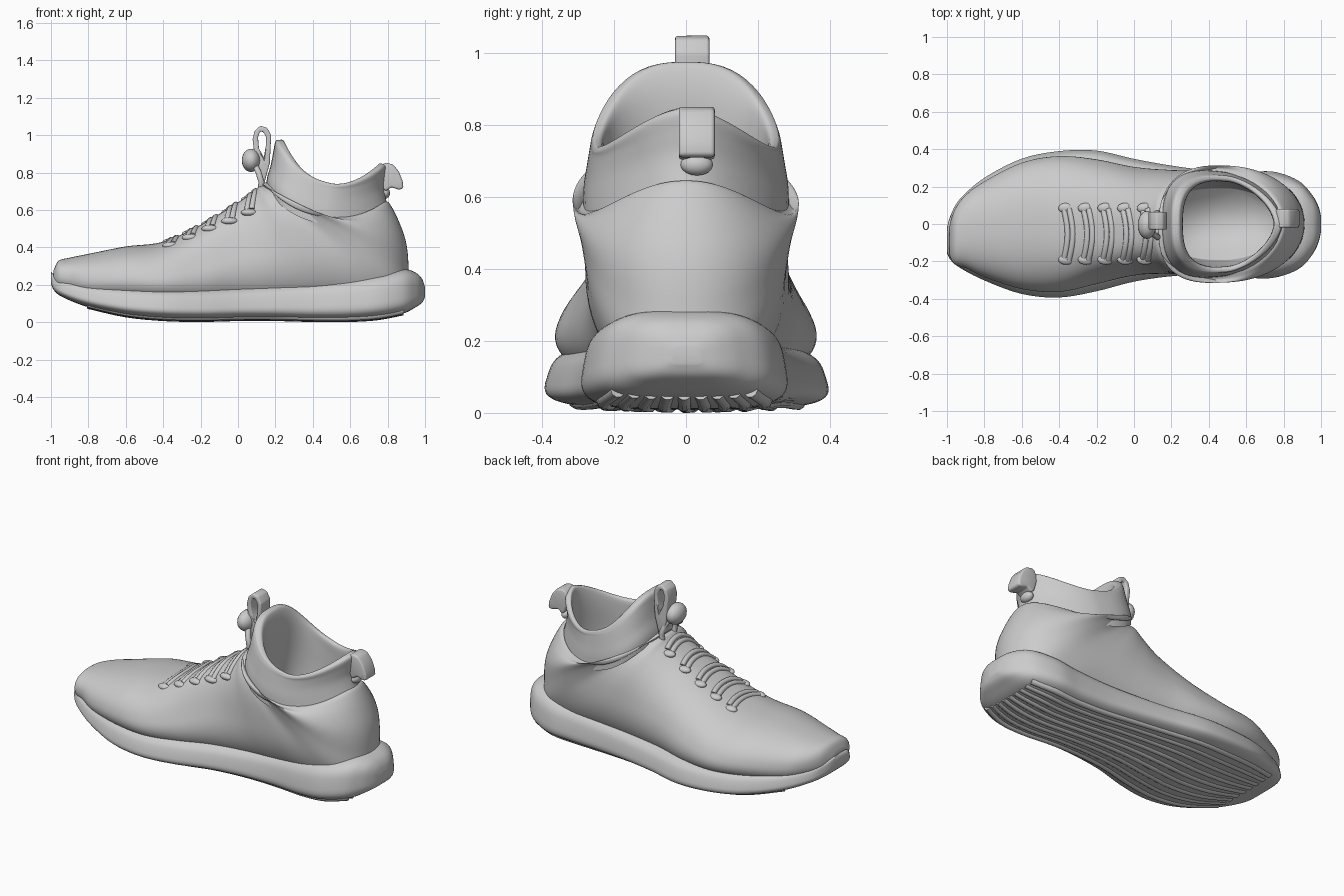
import bpy, bmesh, math
from mathutils import Vector
from mathutils.bvhtree import BVHTree

if "Cube" in bpy.data.objects:
    bpy.data.objects.remove(bpy.data.objects["Cube"])


def finish(name, bm):
    bmesh.ops.recalc_face_normals(bm, faces=bm.faces)
    me = bpy.data.meshes.new(name)
    bm.to_mesh(me)
    bm.free()
    me.shade_smooth()
    ob = bpy.data.objects.new(name, me)
    bpy.context.collection.objects.link(ob)
    return ob


def catmull(rows, steps):
    out = []
    for i in range(len(rows) - 1):
        p0, p1, p2, p3 = (rows[max(0, min(len(rows) - 1, i + d))] for d in (-1, 0, 1, 2))
        for j in range(steps):
            t = j / steps
            out.append([0.5 * (2 * b + (c - a) * t + (2 * a - 5 * b + 4 * c - d) * t * t
                               + (3 * b - a - 3 * c + d) * t ** 3)
                        for a, b, c, d in zip(p0, p1, p2, p3)])
    return out + [list(rows[-1])]


def spow(v, p):
    return math.copysign(abs(v) ** p, v)


def section(row, a, p_back, p_front, throat):
    # Tilted superellipse between a back/bottom point and a front/top point;
    # throat flattens and leans the lacing area to one side
    bx, bz, tx, tz, yc, w, k, sag = row
    g = throat * math.exp(-((tx + .12) / .26) ** 2)
    p = p_front - .16 * g if math.cos(a) < 0 else p_back
    s, c = spow(-math.cos(a), p), spow(math.sin(a), p)
    return Vector(((bx + tx) / 2 + s * (tx - bx) / 2,
                   yc + w * (1 - k * s) * c - .05 * g * max(s, 0) ** 2,
                   (bz + tz) / 2 + s * (tz - bz) / 2 - sag * math.sin(a) ** 2))


def loft(name, rows, p_back, p_front, cap_start, cap_end, throat=0, steps=5, n=72):
    bm = bmesh.new()
    rings = [[bm.verts.new(section(r, 2 * math.pi * i / n, p_back, p_front, throat))
              for i in range(n)] for r in catmull(rows, steps)]
    for r0, r1 in zip(rings, rings[1:]):
        for i in range(n):
            bm.faces.new((r0[i], r0[(i + 1) % n], r1[(i + 1) % n], r1[i]))
    if cap_start:
        bm.faces.new(rings[0])
    if cap_end:
        bm.faces.new(rings[-1])
    return finish(name, bm)


def tube(name, paths, radius):
    cu = bpy.data.curves.new(name, 'CURVE')
    cu.dimensions = '3D'
    cu.bevel_depth = radius
    cu.bevel_resolution = 3
    cu.use_fill_caps = True
    for pts in paths:
        sp = cu.splines.new('POLY')
        sp.points.add(len(pts) - 1)
        for q, co in zip(sp.points, pts):
            q.co = (*co, 1)
        sp.use_smooth = True
    ob = bpy.data.objects.new(name, cu)
    bpy.context.collection.objects.link(ob)
    return ob


def extrude_profile(name, loops, y0, y1, bevel):
    # First loop is the outline, further loops are holes
    bm = bmesh.new()
    sides = []
    for y in (y0, y1):
        edges, rings = [], []
        for pts in loops:
            r = [bm.verts.new((x, y, z)) for x, z in pts]
            edges += [bm.edges.new((r[i], r[(i + 1) % len(r)])) for i in range(len(r))]
            rings.append(r)
        bmesh.ops.triangle_fill(bm, edges=edges, use_beauty=True)
        sides.append(rings)
    for a, b in zip(*sides):
        for i in range(len(a)):
            j = (i + 1) % len(a)
            bm.faces.new((a[i], a[j], b[j], b[i]))
    ob = finish(name, bm)
    m = ob.modifiers.new("round", 'BEVEL')
    m.width, m.segments = bevel, 3
    return ob


def ellipsoid(name, spots, size):
    bm = bmesh.new()
    for s in spots:
        r = bmesh.ops.create_uvsphere(bm, u_segments=20, v_segments=12, radius=1)
        for v in r['verts']:
            v.co = Vector(s) + Vector([c * d for c, d in zip(v.co, size)])
    return finish(name, bm)


# Midsole: x, y min, y max, z bottom, z top
sole = [(-1.0, -.155, -.02, .205, .27), (-.98, -.19, .045, .165, .255), (-.93, -.23, .13, .13, .235),
        (-.8, -.295, .24, .08, .215), (-.6, -.365, .34, .035, .205), (-.4, -.383, .38, .015, .2),
        (-.2, -.35, .383, .01, .2), (0, -.3, .34, .015, .205), (.2, -.272, .305, .015, .215),
        (.4, -.262, .28, .01, .23), (.6, -.28, .272, .01, .25), (.75, -.28, .272, .02, .27),
        (.88, -.235, .225, .045, .285), (.95, -.165, .155, .08, .265), (.985, -.1, .095, .105, .23),
        (1.0, -.04, .04, .135, .185)]
sole_rows = [(x, zb, x, zt, (a + b) / 2, (b - a) / 2, .08, 0) for x, a, b, zb, zt in sole]
loft("midsole", sole_rows, .5, .62, True, True)

# Outsole ribs running lengthwise
ribs = catmull(sole_rows[3:-3], 4)
tube("outsole_ribs", [[(r[0], r[4] + f * r[5], r[1] + .011 + .012 * f * f) for r in ribs]
                      for f in (-.8, -.6, -.4, -.2, 0, .2, .4, .6, .8)], .021)

# Upper: sections swing from upright at the toe to flat at the ankle
# back x, back z, front x, front z, y centre, half width, taper, sag
upper = loft("upper", [
    (-.99, .2, -.985, .28, -.09, .075, 0, 0), (-.96, .16, -.96, .328, -.07, .145, 0, 0),
    (-.9, .13, -.9, .345, -.04, .195, 0, 0), (-.8, .1, -.8, .365, -.028, .255, .08, 0),
    (-.6, .08, -.6, .405, -.01, .335, .12, 0), (-.4, .07, -.4, .43, 0, .355, .2, 0),
    (-.2, .06, -.2, .52, .012, .32, .28, 0), (0, .06, -.01, .635, .015, .28, .27, 0),
    (.25, .06, .08, .695, .012, .275, .13, 0), (.5, .06, .11, .725, .005, .28, .04, 0),
    (.75, .06, .125, .73, 0, .28, 0, 0), (.905, .13, .13, .732, 0, .28, 0, 0),
    (.912, .28, .13, .735, 0, .295, -.02, 0), (.9, .42, .13, .738, 0, .31, -.05, .03),
    (.86, .54, .13, .74, 0, .31, -.09, .075), (.81, .635, .135, .745, 0, .295, -.13, .13),
    (.785, .645, .16, .75, 0, .275, -.14, .13)], .96, .85, True, False, 1)

# Sock collar: rises to a saddle-shaped rim, then lines the inside to the insole
loft("collar", [
    (.81, .59, .15, .71, 0, .28, -.12, .13), (.79, .66, .155, .77, 0, .278, -.13, .115),
    (.78, .72, .175, .84, 0, .268, -.13, .115), (.785, .78, .19, .92, 0, .26, -.12, .135),
    (.79, .835, .2, .965, 0, .258, -.1, .17), (.77, .847, .22, .975, 0, .25, -.1, .168),
    (.75, .835, .25, .96, 0, .228, -.1, .168), (.75, .72, .26, .84, 0, .225, -.1, .13),
    (.79, .5, .22, .58, 0, .22, -.05, .04), (.82, .3, .16, .3, 0, .19, 0, 0)],
    1.15, .72, False, True)

# Laces and eyelets draped over the throat
bpy.context.view_layer.update()
tree = BVHTree.FromObject(upper, bpy.context.evaluated_depsgraph_get())


def drape(x, y, lift):
    hit = tree.ray_cast(Vector((x, y, 2)), Vector((0, 0, -1)))[0]
    return Vector((x, y, (hit.z if hit else .6) + lift))


laces, eyelets = [], []
for i in range(5):
    x = -.36 + .105 * i
    for off in (-.014, .014):
        laces.append([drape(x + off + .02 * math.sin(math.pi * t / 12), -.19 + .27 * t / 12, -.005)
                      for t in range(13)])
    eyelets += [drape(x, -.19, -.01), drape(x, .085, -.01)]
tube("laces", laces, .016)
ellipsoid("eyelet_bumps", eyelets, (.045, .028, .02))

# Tongue pull loop: a strap bent into a ring
extrude_profile("tongue_pull_loop", [
    [(.14, .74), (.17, .85), (.175, .95), (.178, 1.0), (.155, 1.04), (.12, 1.05),
     (.09, 1.025), (.078, .98), (.085, .92), (.09, .85), (.11, .75)],
    [(.138, .88), (.15, .95), (.15, .99), (.135, 1.018), (.118, 1.02), (.107, .99), (.112, .93)]],
    -.03, .065, .008)

# Lace lock hanging in front of the loop, with its cord
ellipsoid("lace_lock", [(.07, -.005, .865)], (.05, .075, .062))
tube("lace_cord", [[(.09, -.03, .84), (.11, -.06, .80), (.125, -.07, .75), (.12, -.05, .69)],
                   [(.09, .03, .84), (.11, .05, .80), (.125, .06, .75), (.12, .05, .69)]], .016)

# Heel pull tab
extrude_profile("heel_tab", [[
    (.745, .80), (.765, .84), (.79, .853), (.83, .843), (.86, .805), (.88, .755), (.885, .715),
    (.86, .708), (.82, .722), (.79, .70), (.77, .72)]], -.02, .08, .015)
ellipsoid("heel_tab_base", [(.785, .03, .69)], (.028, .045, .03))
